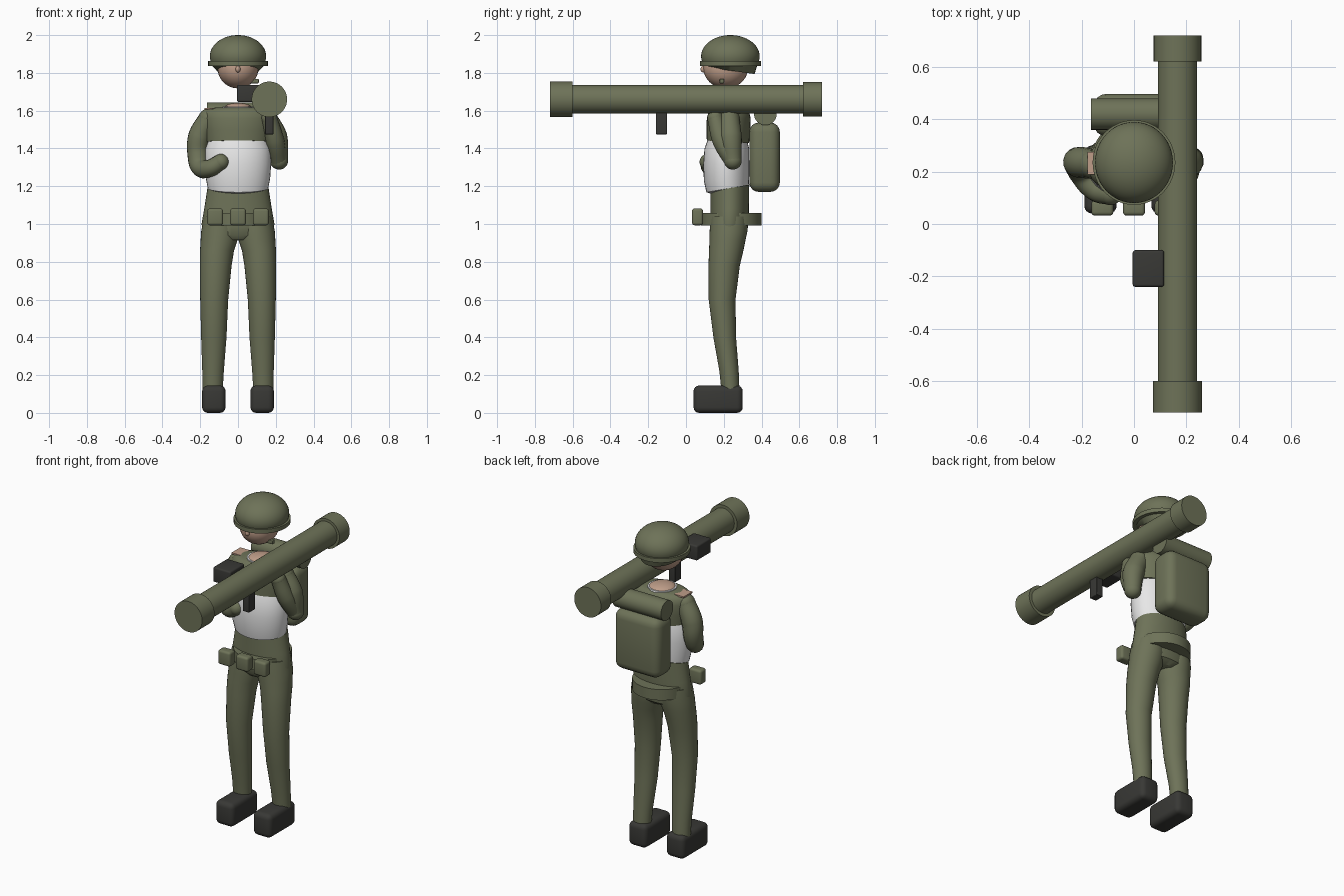
import bpy, bmesh
from math import cos, sin, pi

cube = bpy.data.objects.get("Cube")
if cube:
    bpy.data.objects.remove(cube, do_unlink=True)


def material(name, r, g, b):
    m = bpy.data.materials.new(name)
    m.use_nodes = True
    m.diffuse_color = (r, g, b, 1)
    bsdf = next(n for n in m.node_tree.nodes if n.type == 'BSDF_PRINCIPLED')
    bsdf.inputs["Base Color"].default_value = (r, g, b, 1)
    bsdf.inputs["Roughness"].default_value = 0.8
    return m


OLIVE = material("olive cloth", 0.155, 0.17, 0.098)
DARK = material("dark rubber", 0.04, 0.04, 0.036)
SKIN = material("skin", 0.52, 0.34, 0.25)
WHITE = material("white shirt", 0.8, 0.8, 0.8)


def finish(ob, name, mat):
    ob.name = name
    ob.data.materials.clear()
    ob.data.materials.append(mat)
    bpy.ops.object.select_all(action='DESELECT')
    ob.select_set(True)
    bpy.context.view_layer.objects.active = ob
    bpy.ops.object.shade_smooth_by_angle(angle=0.7)
    return ob


def from_bmesh(bm, name, mat):
    bmesh.ops.recalc_face_normals(bm, faces=bm.faces)
    me = bpy.data.meshes.new(name)
    bm.to_mesh(me)
    bm.free()
    ob = bpy.data.objects.new(name, me)
    bpy.context.collection.objects.link(ob)
    return finish(ob, name, mat)


def loft(name, mat, rings, n=32):
    """Stack of elliptical rings: (centre x, centre y, z, rx, ry, tilt)."""
    bm = bmesh.new()
    loops = []
    for cx, cy, z, rx, ry, tilt in rings:
        loops.append([bm.verts.new((cx + rx * cos(a), cy + ry * sin(a), z + tilt * ry * sin(a)))
                      for a in (2 * pi * i / n for i in range(n))])
    for lo, hi in zip(loops, loops[1:]):
        for i in range(n):
            bm.faces.new((lo[i], lo[(i + 1) % n], hi[(i + 1) % n], hi[i]))
    bm.faces.new(loops[0])
    bm.faces.new(loops[-1])
    return from_bmesh(bm, name, mat)


def box(name, mat, lo, hi, bevel=0.0):
    """Rounded box between two corners."""
    bm = bmesh.new()
    bmesh.ops.create_cube(bm, size=1)
    for v in bm.verts:
        v.co = [(a + b) / 2 + c * (b - a) for a, b, c in zip(lo, hi, v.co)]
    if bevel:
        bmesh.ops.bevel(bm, geom=bm.edges[:], offset=bevel, segments=4, profile=0.5, affect='EDGES')
    return from_bmesh(bm, name, mat)


def ball(name, mat, centre, radii):
    bpy.ops.mesh.primitive_uv_sphere_add(segments=32, ring_count=20, location=centre)
    bpy.context.object.scale = radii
    return finish(bpy.context.object, name, mat)


def rod(name, mat, centre, radius, length, axis):
    rot = (pi / 2, 0, 0) if axis == 'Y' else (0, pi / 2, 0)
    bpy.ops.mesh.primitive_cylinder_add(vertices=40, radius=radius, depth=length,
                                        location=centre, rotation=rot)
    return finish(bpy.context.object, name, mat)


def limb(name, mat, points):
    """Smooth tapered tube through (x, y, z, radius) with round ends."""
    cu = bpy.data.curves.new(name, 'CURVE')
    cu.dimensions = '3D'
    cu.bevel_depth = 1
    cu.bevel_resolution = 6
    cu.use_fill_caps = True
    sp = cu.splines.new('BEZIER')
    sp.bezier_points.add(len(points) - 1)
    for bp, (x, y, z, r) in zip(sp.bezier_points, points):
        bp.co, bp.radius = (x, y, z), r
        bp.handle_left_type = bp.handle_right_type = 'AUTO'
    ob = bpy.data.objects.new(name, cu)
    bpy.context.collection.objects.link(ob)
    bpy.ops.object.select_all(action='DESELECT')
    ob.select_set(True)
    bpy.context.view_layer.objects.active = ob
    bpy.ops.object.convert(target='MESH')
    finish(bpy.context.object, name, mat)
    for end, (x, y, z, r) in (("start", points[0]), ("end", points[-1])):
        ball(name + "_" + end, mat, (x, y, z), (r, r, r))


# Legs and boots
for side, s in (("right", -1), ("left", 1)):
    loft(side + "_leg", OLIVE, [(s * cx, cy, z, rx, ry, 0) for cx, cy, z, rx, ry in (
        (.134, .235, .12, .053, .048), (.132, .228, .22, .057, .051), (.128, .205, .4, .067, .060),
        (.126, .191, .6, .074, .071), (.118, .202, .78, .084, .083), (.111, .213, .86, .090, .091),
        (.101, .219, .91, .097, .095), (.096, .225, .96, .099, .100), (.09, .23, 1.04, .09, .100))])
    box(side + "_boot", DARK, (s * .128 - .062, .04, 0), (s * .128 + .062, .30, .145), .03)

# Hips and torso
loft("trouser_hips", OLIVE, [(0, .222, .915, .10, .07, 0), (0, .226, .94, .18, .095, 0),
     (0, .229, 1, .193, .101, 0), (0, .231, 1.08, .179, .102, 0), (0, .232, 1.19, .162, .103, .18)])
loft("shirt_belly", WHITE, [(0, .22, 1.17, .10, .08, .15), (0, .22, 1.188, .16, .112, .18),
     (0, .215, 1.24, .17, .12, .12), (0, .213, 1.32, .176, .122, .05),
     (0, .216, 1.40, .173, .118, 0), (0, .22, 1.46, .15, .10, 0)])
loft("jacket_chest", OLIVE, [(0, .222, 1.435, .168, .112, -.06), (0, .225, 1.5, .178, .116, 0),
     (0, .226, 1.56, .185, .116, 0), (0, .227, 1.59, .18, .108, 0),
     (0, .227, 1.608, .165, .092, 0), (0, .227, 1.616, .12, .08, 0)])
loft("collar", WHITE, [(0, .23, 1.605, .085, .085, 0), (0, .23, 1.621, .082, .082, 0)])
ball("neck_base", SKIN, (0, .23, 1.615), (.074, .076, .026))
for side, s in (("right", -1), ("left", 1)):
    box(side + "_shoulder_patch", SKIN, (s * .145 - .032, .19, 1.606), (s * .145 + .032, .275, 1.615))

# Arms
limb("right_arm", OLIVE, [(-.155, .228, 1.555, .056), (-.205, .235, 1.46, .06), (-.212, .23, 1.36, .055),
     (-.198, .195, 1.30, .05), (-.15, .135, 1.295, .046), (-.09, .115, 1.328, .043)])
limb("left_upper_arm", OLIVE, [(.155, .228, 1.555, .056), (.20, .235, 1.46, .062), (.218, .248, 1.335, .047)])
limb("left_forearm", OLIVE, [(.215, .248, 1.335, .046), (.195, .19, 1.44, .05), (.165, .155, 1.56, .042)])

# Head and helmet
ball("head", SKIN, (0, .21, 1.825), (.108, .118, .107))
ball("nose", SKIN, (0, .093, 1.82), (.013, .016, .018))
box("strap_end", OLIVE, (.04, .178, 1.745), (.11, .202, 1.768), .004)
loft("helmet_liner", OLIVE, [(0, .235, 1.812, .112, .128, -.14), (0, .235, 1.84, .14, .142, 0)])
loft("helmet_brim", OLIVE, [(0, .235, 1.837, .158, .162, 0), (0, .235, 1.862, .158, .162, 0)], 48)
dome = [(0, .235, 1.888 + .112 * sin(t), .149 * cos(t), .155 * cos(t), 0)
        for t in (-.25 + 1.81 * i / 16 for i in range(17))]
loft("helmet_dome", OLIVE, dome, 48)

# Belt with front pouches
loft("belt", OLIVE, [(0, .24, .992, .164, .16, 0), (0, .24, 1.058, .164, .16, 0)], 48)
for name, x in (("right", -.121), ("middle", 0), ("left", .121)):
    box(name + "_pouch", OLIVE, (x - .042, .032, .993), (x + .042, .09, 1.082), .014)

# Backpack and bedroll
box("backpack", OLIVE, (-.155, .335, 1.17), (.155, .497, 1.537), .05)
rod("bedroll", OLIVE, (0, .42, 1.583), .06, .33, 'X')

# Shoulder launcher
rod("launcher_tube", OLIVE, (.166, 0, 1.66), .075, 1.42, 'Y')
rod("launcher_muzzle", OLIVE, (.166, -.66, 1.66), .094, .12, 'Y')
rod("launcher_rear", OLIVE, (.166, .67, 1.66), .091, .10, 'Y')
box("sight_box", DARK, (-.005, -.24, 1.645), (.115, -.10, 1.737), .01)
box("trigger_grip", DARK, (.143, -.16, 1.475), (.188, -.10, 1.61), .004)
